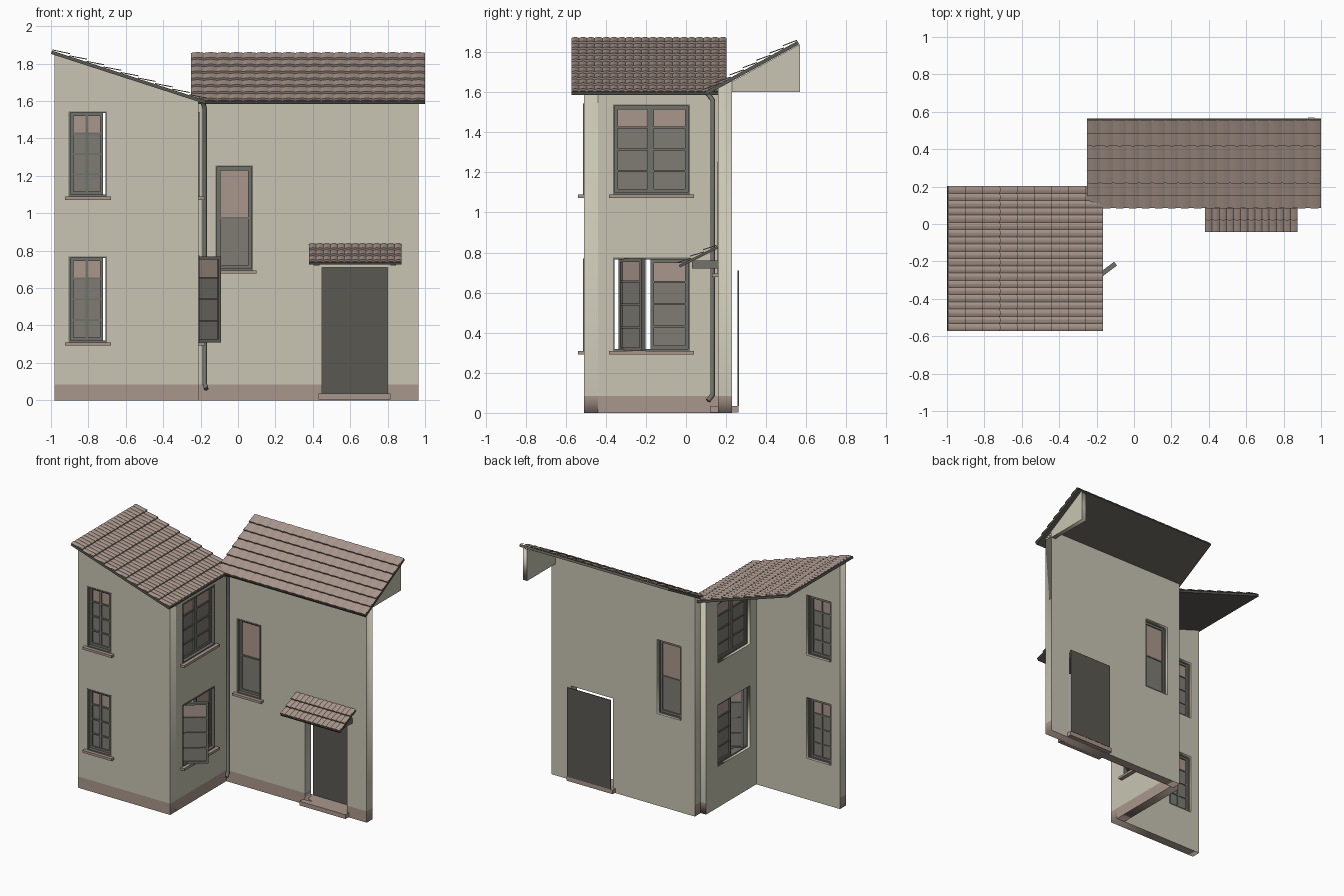
import bpy, bmesh, math
from mathutils import Matrix, Vector

if "Cube" in bpy.data.objects:
    bpy.data.objects.remove(bpy.data.objects["Cube"], do_unlink=True)

# Materials
COLOURS = {
    "cream_render": (0.58, 0.56, 0.45),
    "clay_tile": (0.40, 0.31, 0.265),
    "dark_timber": (0.105, 0.098, 0.083),
    "frame_grey": (0.17, 0.168, 0.148),
    "glass_grey": (0.21, 0.20, 0.172),
}
MATS = []
for label, rgb in COLOURS.items():
    m = bpy.data.materials.new(label)
    m.use_nodes = True
    m.diffuse_color = (*rgb, 1)
    m.node_tree.nodes["Principled BSDF"].inputs["Base Color"].default_value = (*rgb, 1)
    MATS.append(m)
CREAM, CLAY, DARK, FRAME, GLASS = range(len(MATS))
PLINTH = 0.085
THICK = 0.07


def finish(name, bm):
    me = bpy.data.meshes.new(name)
    bm.to_mesh(me)
    bm.free()
    for m in MATS:
        me.materials.append(m)
    ob = bpy.data.objects.new(name, me)
    bpy.context.collection.objects.link(ob)
    return ob


def basis(origin, u, d):
    """Local axes: u along the part, d its depth, third axis = u x d."""
    u, d = Vector(u).normalized(), Vector(d).normalized()
    m = Matrix((u, d, u.cross(d))).transposed().to_4x4()
    m.translation = origin
    return m


def assemble(name, boxes, matrix=Matrix()):
    """One object made of boxes (low corner, high corner, material)."""
    bm = bmesh.new()
    for lo, hi, mat in boxes:
        lo, hi = Vector(lo), Vector(hi)
        size = Matrix.Diagonal((*(hi - lo), 1))
        new = bmesh.ops.create_cube(bm, size=1, matrix=matrix @ Matrix.Translation((lo + hi) / 2) @ size)
        for f in {f for v in new["verts"] for f in v.link_faces}:
            f.material_index = mat
    bmesh.ops.recalc_face_normals(bm, faces=bm.faces)
    return finish(name, bm)


def rect(u0, u1, v0, v1):
    return [(u0, v0), (u1, v0), (u1, v1), (u0, v1)]


def wall(name, outline, holes, matrix, thick=THICK, roof=None):
    """Filled outline with openings; matrix depth points indoors."""
    cu = bpy.data.curves.new(name, "CURVE")
    cu.dimensions, cu.fill_mode, cu.extrude = "2D", "BOTH", thick / 2
    for loop in [outline] + holes:
        sp = cu.splines.new("POLY")
        sp.points.add(len(loop) - 1)
        sp.use_cyclic_u = True
        for p, (u, v) in zip(sp.points, loop):
            p.co = (u, v, 0, 1)
    tmp = bpy.data.objects.new(name + "_outline", cu)
    bpy.context.collection.objects.link(tmp)
    dg = bpy.context.evaluated_depsgraph_get()
    me = bpy.data.meshes.new_from_object(tmp.evaluated_get(dg))
    bm = bmesh.new()
    bm.from_mesh(me)
    bpy.data.objects.remove(tmp)
    bpy.data.curves.remove(cu)
    bpy.data.meshes.remove(me)
    bmesh.ops.remove_doubles(bm, verts=bm.verts, dist=0.0005)
    for v in bm.verts:
        v.co = matrix @ Vector((v.co.x, v.co.z + thick / 2, v.co.y))
        if roof and v.co.z > 1.57:
            v.co.z = roof(v.co)
    bmesh.ops.bisect_plane(bm, geom=bm.verts[:] + bm.edges[:] + bm.faces[:],
                           plane_co=(0, 0, PLINTH), plane_no=(0, 0, 1))
    bmesh.ops.recalc_face_normals(bm, faces=bm.faces)
    indoors = matrix.to_3x3() @ Vector((0, 1, 0))
    for f in bm.faces:
        low = f.calc_center_median().z < PLINTH
        f.material_index = CLAY if low and f.normal.dot(indoors) < 0.5 else CREAM
    return finish(name, bm)


def border(u0, u1, v0, v1, w, d0, d1):
    return [((u0, d0, v0), (u0 + w, d1, v1), FRAME), ((u1 - w, d0, v0), (u1, d1, v1), FRAME),
            ((u0 + w, d0, v0), (u1 - w, d1, v0 + w), FRAME), ((u0 + w, d0, v1 - w), (u1 - w, d1, v1), FRAME)]


def sash(u0, u1, v0, v1, cols, rows, w=0.017):
    """Glazed leaf whose top row of panes is clay coloured."""
    parts = border(u0, u1, v0, v1, w, 0.02, 0.045)
    split = v1 - (v1 - v0) / rows
    parts += [((u0 + w, 0.03, v0 + w), (u1 - w, 0.036, split), GLASS),
              ((u0 + w, 0.03, split), (u1 - w, 0.036, v1 - w), CLAY)]
    for i in range(1, cols):
        u = u0 + (u1 - u0) * i / cols
        parts.append(((u - 0.007, 0.022, v0 + w), (u + 0.007, 0.042, v1 - w), FRAME))
    for i in range(1, rows):
        v = v0 + (v1 - v0) * i / rows
        parts.append(((u0 + w, 0.022, v - 0.005), (u1 - w, 0.042, v + 0.005), FRAME))
    return parts


def window(name, matrix, hole, leaves, cols, rows, gap=0.0):
    (u0, v0), (u1, v1) = hole[0], hole[2]
    parts = border(u0, u1, v0, v1, 0.009, -0.004, 0.05)
    for a, b in leaves:
        parts += sash(a, b - gap, v0 + 0.009, v1 - 0.009, cols, rows)
    parts.append(((u0 - 0.02, -0.03, v0 - 0.018), (u1 + 0.02, 0.05, v0), CLAY))
    assemble(name, parts, matrix)


def tiled_roof(name, width, length, rows, waves, matrix, base=0.018, lift=0.012, wave=0.005):
    """Dark deck under stepped, rippled courses of tiles."""
    assemble(name + "_deck", [((0, 0, 0), (width, length, base), DARK)], matrix)
    bm = bmesh.new()
    profile = []
    for r in range(rows):
        profile += [(length * r / rows, base), (length * r / rows, base + lift)]
    profile.append((length, base + 0.002))
    steps = waves * 4
    grid = []
    for v, h in profile:
        grid.append([bm.verts.new(matrix @ Vector((
            width * i / steps, v, h + wave * abs(math.sin(math.pi * i / 4)))))
            for i in range(steps + 1)])
    for a, b in zip(grid, grid[1:]):
        for i in range(steps):
            bm.faces.new((a[i], a[i + 1], b[i + 1], b[i])).material_index = CLAY
    finish(name + "_tiles", bm)


# Wall planes: depth axis runs indoors
wing_front = basis((0, -0.51, 0), (1, 0, 0), (0, 1, 0))
wing_side = basis((-0.21, 0, 0), (0, 1, 0), (-1, 0, 0))
main_front = basis((0, 0.16, 0), (1, 0, 0), (0, 1, 0))
gable_side = basis((0.965, 0, 0), (0, 1, 0), (-1, 0, 0))

WING_SLOPE, MAIN_SLOPE = 0.324, 0.548
wing_top = lambda p: 1.585 + (-0.176 - p.x) * WING_SLOPE
main_top = lambda p: 1.585 + (p.y - 0.1) * MAIN_SLOPE

# Walls and their openings
front_holes = [rect(-0.905, -0.7, 0.31, 0.77), rect(-0.905, -0.7, 1.09, 1.545)]
side_holes = [rect(-0.365, 0.02, 0.31, 0.775), rect(-0.365, 0.02, 1.09, 1.54)]
stair_hole = rect(-0.12, 0.08, 0.695, 1.255)
doorway = rect(0.45, 0.8, 0.035, 0.71)
wall("wing_front_wall", rect(-0.98, -0.21, 0, 1.6), front_holes, wing_front, roof=wing_top)
wall("main_wall", rect(-0.235, 0.965, 0, 1.6), [stair_hole, doorway], main_front, roof=main_top)
# The side plane is mirrored so that its third axis stays upright
side_up = wing_side.copy()
side_up.col[2] = (0, 0, 1, 0)
gable_up = gable_side.copy()
gable_up.col[2] = (0, 0, 1, 0)
wall("wing_side_wall", rect(-0.44, 0.16, 0, 1.6), side_holes, side_up, roof=wing_top)
wall("gable_return", [(0.16, 1.6), (0.57, 1.6), (0.57, 1.84), (0.16, 1.615)], [], gable_up, thick=0.035)

# Windows
for label, hole in zip(("lower", "upper"), front_holes):
    window(label + "_front_window", wing_front, hole, [(-0.896, -0.709)], 2, 4, gap=0.012)
left_leaf, right_leaf = (-0.356, -0.176), (-0.176, 0.011)
window("lower_side_window", side_up, side_holes[0], [right_leaf], 1, 4)
window("upper_side_window", side_up, side_holes[1], [left_leaf, right_leaf], 1, 4)
window("stair_window", main_front, stair_hole, [(-0.111, 0.071)], 1, 2)

# Casement standing open
swing = Vector((0.8, 0.6, 0))
casement = basis((-0.255, -0.32, 0), swing, (-0.6, 0.8, 0))
assemble("open_casement", [((lo[0], lo[1] - 0.04, lo[2]), (hi[0], hi[1] - 0.04, hi[2]), m)
                           for lo, hi, m in sash(0, 0.19, 0.31, 0.77, 1, 4)], casement)

# Door, step and porch brackets
assemble("door", [((0.445, 0.258, 0.035), (0.81, 0.264, 0.71), DARK)])
assemble("door_step", [((0.43, 0.12, 0.003), (0.815, 0.262, 0.035), CLAY)])
assemble("porch_brackets", [((x, 0.03, 0.72), (x + 0.03, 0.16, 0.76), FRAME) for x in (0.405, 0.815)])

# Roofs
wing_dir = Vector((-1, 0, WING_SLOPE))
main_dir = Vector((0, 1, MAIN_SLOPE))
tiled_roof("wing_roof", 0.775, 0.824 * wing_dir.length, 9, 20,
           basis((-0.176, -0.572, 1.585), (0, 1, 0), wing_dir))
tiled_roof("main_roof", 1.25, 0.465 * main_dir.length, 7, 18,
           basis((-0.25, 0.1, 1.585), (1, 0, 0), main_dir))
porch_dir = Vector((0, 0.19, 0.095))
tiled_roof("porch_roof", 0.495, porch_dir.length, 3, 13,
           basis((0.38, -0.03, 0.725), (1, 0, 0), porch_dir), base=0.014)

# Downpipe in the inner corner
path = [(-0.19, 0.105, 1.6), (-0.178, 0.133, 1.56), (-0.178, 0.133, 0.09), (-0.17, 0.11, 0.06)]
cu = bpy.data.curves.new("downpipe", "CURVE")
cu.dimensions, cu.bevel_depth, cu.bevel_resolution, cu.use_fill_caps = "3D", 0.013, 2, True
sp = cu.splines.new("POLY")
sp.points.add(len(path) - 1)
for p, co in zip(sp.points, path):
    p.co = (*co, 1)
cu.materials.append(MATS[FRAME])
bpy.context.collection.objects.link(bpy.data.objects.new("downpipe", cu))
